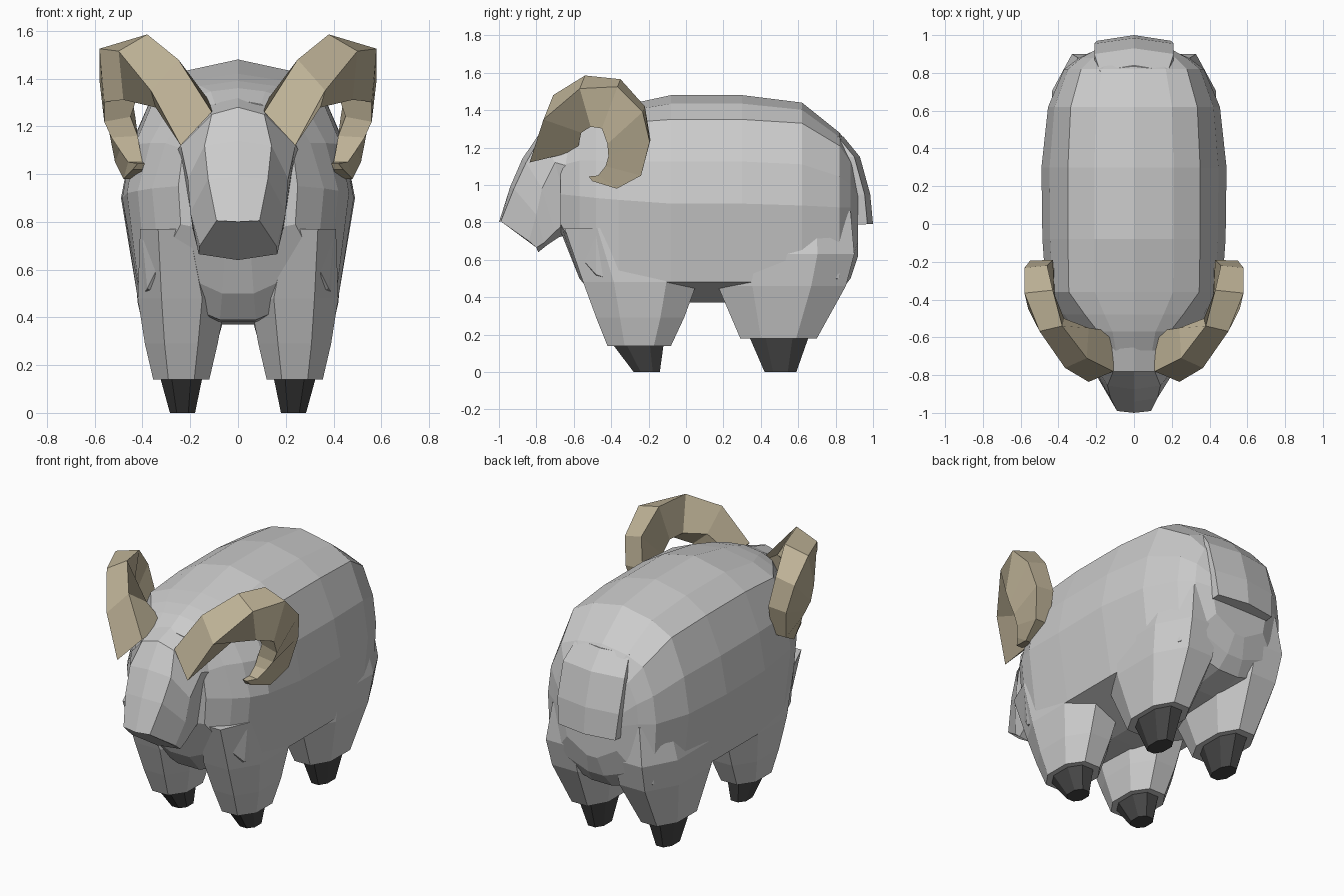
import bpy, bmesh


def material(name, rgb):
    m = bpy.data.materials.new(name)
    m.diffuse_color = (*rgb, 1)
    return m


def loft(name, rings, mat=None, mirror=False):
    """Skin closed rings of equal size, cap both ends, flat shaded."""
    bm = bmesh.new()
    loops = [[bm.verts.new(p) for p in r] for r in rings]
    n = len(loops[0])
    for a, b in zip(loops, loops[1:]):
        for i in range(n):
            j = (i + 1) % n
            bm.faces.new((a[i], a[j], b[j], b[i]))
    bm.faces.new(loops[0])
    bm.faces.new(loops[-1])
    bmesh.ops.recalc_face_normals(bm, faces=bm.faces[:])
    me = bpy.data.meshes.new(name)
    bm.to_mesh(me)
    bm.free()
    ob = bpy.data.objects.new(name, me)
    bpy.context.collection.objects.link(ob)
    if mat:
        me.materials.append(mat)
    if mirror:
        ob.modifiers.new("mirror", 'MIRROR')
    return ob


def both_sides(half):
    """Complete a half ring that starts and ends on x = 0."""
    return half + [(-x, y, z) for x, y, z in half[-2:0:-1]]


def octagon(x0, x1, y0, y1, z, c=0.27):
    dx, dy = (x1 - x0) * c, (y1 - y0) * c
    return [(x0 + dx, y0, z), (x1 - dx, y0, z), (x1, y0 + dy, z), (x1, y1 - dy, z),
            (x1 - dx, y1, z), (x0 + dx, y1, z), (x0, y1 - dy, z), (x0, y0 + dy, z)]


horn_mat = material("horn", (0.52, 0.45, 0.31))
hoof_mat = material("hoof", (0.06, 0.06, 0.06))

# Woolly body: y, top z, shoulder x/z, widest x/z, low x/z, belly z
body = [
    (-0.67, 1.31, 0.16, 1.26, 0.25, 0.95, 0.24, 0.79, 0.75),
    (-0.57, 1.36, 0.19, 1.32, 0.36, 0.94, 0.33, 0.62, 0.50),
    (-0.48, 1.39, 0.26, 1.33, 0.42, 0.93, 0.38, 0.52, 0.39),
    (-0.36, 1.42, 0.345, 1.33, 0.465, 0.92, 0.41, 0.48, 0.38),
    (-0.08, 1.48, 0.35, 1.35, 0.485, 0.90, 0.42, 0.48, 0.37),
    (0.30, 1.48, 0.35, 1.35, 0.49, 0.90, 0.42, 0.48, 0.37),
    (0.62, 1.44, 0.335, 1.33, 0.455, 0.89, 0.41, 0.48, 0.38),
    (0.82, 1.28, 0.28, 1.21, 0.37, 0.88, 0.35, 0.50, 0.42),
    (0.88, 1.20, 0.22, 1.12, 0.29, 0.88, 0.27, 0.58, 0.50),
    (0.92, 1.10, 0.17, 1.02, 0.20, 0.86, 0.17, 0.70, 0.62),
]
rings = []
for y, zt, w1, z1, w2, z2, w3, z3, zb in body:
    rings.append(both_sides([
        (0, y, zt), (w1 * 0.6, y, zt - (zt - z1) * 0.35), (w1, y, z1),
        (w1 * 0.45 + w2 * 0.55 + 0.02, y, (z1 + z2) / 2), (w2, y, z2),
        (w3, y, z3), (w3 * 0.2, y, zb), (0, y, zb)]))
loft("body", rings)

# Head from neck to muzzle
head = [
    [(0, -0.45, 1.38), (0.2, -0.45, 1.34), (0.29, -0.45, 1.05), (0.24, -0.45, 0.85), (0, -0.45, 0.75)],
    [(0, -0.78, 1.28), (0.11, -0.78, 1.25), (0.24, -0.70, 1.12), (0.2, -0.62, 0.82), (0, -0.62, 0.74)],
    [(0, -0.875, 1.14), (0.14, -0.855, 1.12), (0.21, -0.77, 0.98), (0.185, -0.70, 0.75), (0, -0.68, 0.72)],
    [(0, -0.94, 0.99), (0.125, -0.92, 0.98), (0.2, -0.80, 0.84), (0.17, -0.76, 0.69), (0, -0.74, 0.68)],
    [(0, -1.0, 0.80), (0.09, -0.99, 0.805), (0.16, -0.84, 0.70), (0.165, -0.80, 0.665), (0, -0.79, 0.64)],
]
loft("head", [both_sides(h) for h in head])

# Legs and hooves (x0, x1, y0, y1, z of each octagon)
loft("front_leg", [octagon(*r) for r in (
    (0.12, 0.355, -0.42, -0.08, 0.14), (0.085, 0.39, -0.48, -0.01, 0.29),
    (0.05, 0.42, -0.55, 0.06, 0.48), (0.13, 0.41, -0.65, 0.0, 0.77))], mirror=True)
loft("rear_leg", [octagon(*r) for r in (
    (0.12, 0.355, 0.29, 0.70, 0.18), (0.04, 0.42, 0.17, 0.855, 0.46),
    (0.04, 0.435, 0.17, 0.90, 0.63), (0.1, 0.37, 0.2, 0.88, 0.86))], mirror=True)
loft("front_hoof", [octagon(*r) for r in (
    (0.18, 0.285, -0.28, -0.14, 0), (0.15, 0.325, -0.39, -0.12, 0.145))], hoof_mat, True)
loft("rear_hoof", [octagon(*r) for r in (
    (0.18, 0.285, 0.42, 0.59, 0), (0.15, 0.325, 0.34, 0.655, 0.185))], hoof_mat, True)

# Flat hanging tail: z, half width, back y, front y
tail = [(1.26, 0.18, 0.84, 0.75), (1.15, 0.21, 0.93, 0.80),
        (0.95, 0.21, 0.985, 0.84), (0.79, 0.195, 1.0, 0.87)]
loft("tail", [both_sides([(0, b, z), (w, b - 0.03, z), (w, f, z - 0.005), (0, f, z)])
              for z, w, b, f in tail])

# Curled horn: inner x, outer x, outside edge y/z, inside edge y/z, sideways drop
horn = [
    (0.11, 0.24, -0.78, 1.26, -0.57, 1.28, 0.14),
    (0.25, 0.365, -0.71, 1.48, -0.55, 1.37, 0.13),
    (0.38, 0.50, -0.54, 1.585, -0.50, 1.36, 0.07),
    (0.43, 0.58, -0.35, 1.565, -0.44, 1.33, 0.04),
    (0.46, 0.58, -0.22, 1.42, -0.41, 1.24, 0.03),
    (0.43, 0.55, -0.19, 1.24, -0.405, 1.16, 0.01),
    (0.42, 0.515, -0.24, 1.05, -0.42, 1.10, 0.0),
    (0.41, 0.48, -0.37, 0.98, -0.46, 1.05, 0.0),
    (0.40, 0.44, -0.50, 1.02, -0.51, 1.045, 0.0),
]
loft("horn", [[(xi, oy, oz), (xo, oy - d * 0.4, oz - d),
               (xo - 0.02, iy - 0.01, iz - d * 0.7), (xi - 0.01, iy, iz)]
              for xi, xo, oy, oz, iy, iz, d in horn], horn_mat, True)
